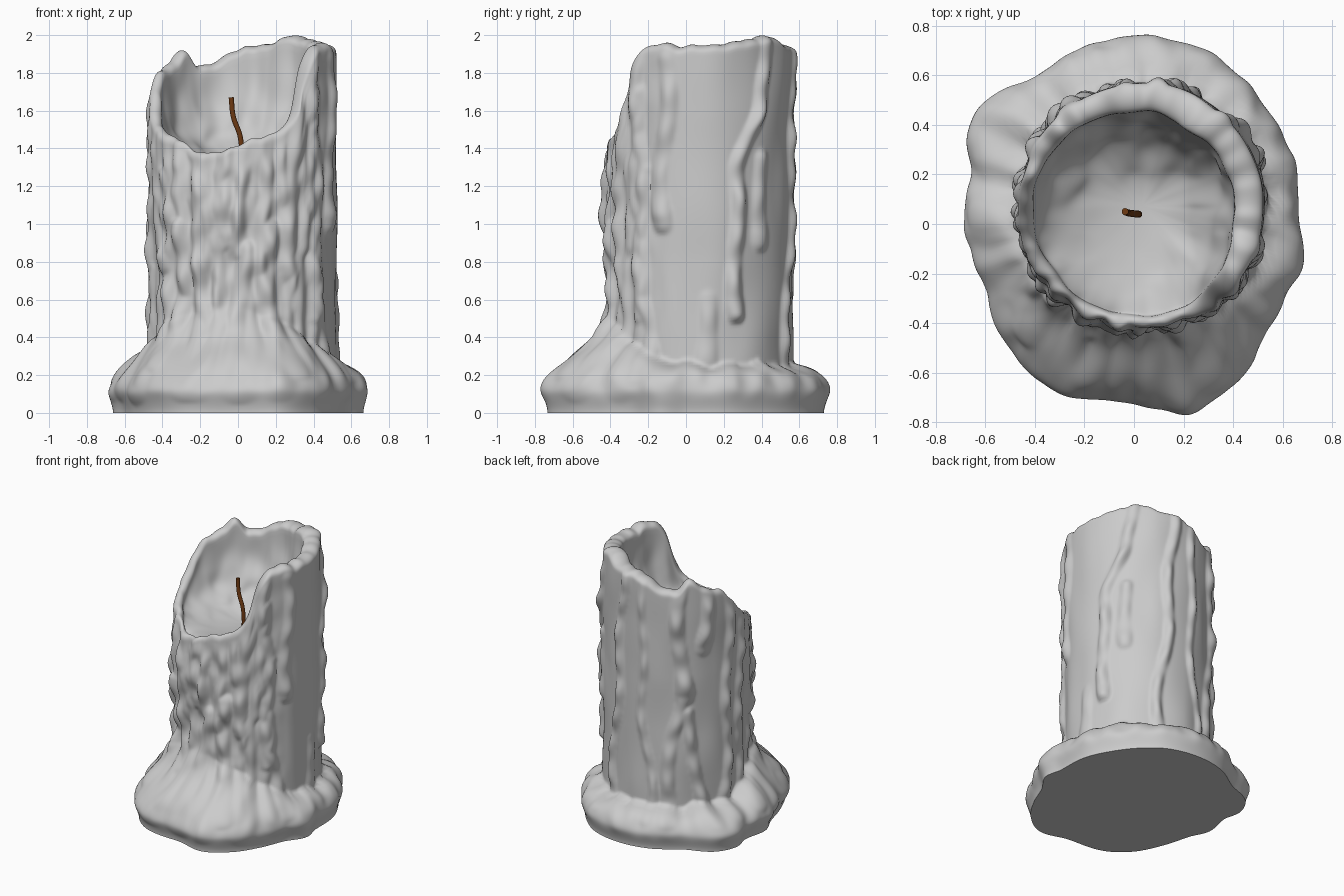
import bpy, bmesh, random
from math import sin, cos, pi, radians, degrees, atan2, hypot, sqrt
from mathutils import Vector, noise

if "Cube" in bpy.data.objects:
    bpy.data.objects.remove(bpy.data.objects["Cube"])

random.seed(4)
CX, CY, BODY, FLOOR, N = 0.032, 0.072, 0.492, 1.33, 260

# rim height by angle (degrees, height)
RIM = [(-90, 1.43), (-75, 1.47), (-62, 1.53), (-54, 1.64), (-46, 1.86), (-38, 1.935), (0, 1.945),
       (30, 1.965), (52, 2.0), (72, 1.955), (95, 1.93), (106, 1.87), (116, 1.84), (127, 1.86),
       (136, 1.915), (150, 1.85), (165, 1.79), (180, 1.67), (195, 1.54), (210, 1.48),
       (225, 1.45), (240, 1.38), (255, 1.39)]
# outline of the wax puddle seen from above
PUDDLE = [(.67, 0), (.65, .25), (.57, .42), (.43, .6), (.3, .7), (.05, .76), (-.2, .72), (-.4, .6),
          (-.6, .5), (-.68, .35), (-.66, .2), (-.69, 0), (-.63, -.15), (-.57, -.35), (-.45, -.57),
          (-.3, -.68), (0, -.72), (.22, -.76), (.4, -.65), (.52, -.48), (.6, -.3), (.69, -.15)]
SKIRT = [(degrees(atan2(y - CY, x - CX)), hypot(x - CX, y - CY)) for x, y in PUDDLE]


def smooth(t):
    t = min(1, max(0, t))
    return t * t * (3 - 2 * t)


def periodic(table):
    pts = sorted((a % 360, v) for a, v in table)
    n = len(pts)

    def f(deg):
        deg %= 360
        for i in range(-1, n):
            g = lambda k: (pts[k % n][0] + 360 * (k // n), pts[k % n][1])
            (a0, v0), (a1, v1) = g(i), g(i + 1)
            if a0 <= deg <= a1:
                t = (deg - a0) / (a1 - a0)
                m0 = (v1 - g(i - 1)[1]) / (a1 - g(i - 1)[0]) * (a1 - a0)
                m1 = (g(i + 2)[1] - v0) / (g(i + 2)[0] - a0) * (a1 - a0)
                return ((2*t**3 - 3*t*t + 1) * v0 + (t**3 - 2*t*t + t) * m0
                        + (3*t*t - 2*t**3) * v1 + (t**3 - t*t) * m1)
    return f


rim, skirt = periodic(RIM), periodic(SKIRT)

# drips: (path of (z, degrees) from top to bottom, half width, height, wobble phase)
drips = [
    ([(2, 45), (1.65, 43), (1.25, 22), (.52, 24)], .045, .045, 0),
    ([(1.9, 80), (1.5, 77), (.2, 66)], .04, .04, 1),
    ([(1.35, 44), (.9, 38)], .045, .025, 2),
    ([(1.88, -20), (1.3, -24), (1.0, -22)], .05, .03, 3),
    ([(.6, 3), (.22, 5)], .05, .02, 4),
    ([(1.9, 100), (1.2, 97), (.2, 105)], .035, .025, 5),
    ([(1.9, 128), (1.3, 128), (1.05, 130)], .055, .04, 6),
    ([(1.05, 128), (.7, 122), (.2, 118)], .05, .03, 7),
    ([(.95, 132), (.2, 148)], .045, .035, 8),
    ([(1.85, 150), (1.4, 147)], .05, .04, 9),
    ([(1.75, 172), (.2, 168)], .045, .035, 10),
    ([(1.6, 186), (.2, 184)], .045, .035, 11),
    ([(1.95, -42), (1.0, -40), (.2, -34)], .05, .04, 12),
]
for i in range(22):  # dense runs over the melted front
    a = -168 + 133 * i / 21 + random.uniform(-3, 3)
    top = 1.7 if i % 3 else random.uniform(.7, 1.3)
    drips.append(([(top, a), (random.uniform(.2, .9) if i % 2 else .1, a + random.uniform(-9, 9))],
                  random.uniform(.035, .06), random.uniform(.025, .048), i * 1.7))


def drip_height(deg, z):
    best = 0
    for path, w, h, ph in drips:
        end = path[-1][0]
        if z > path[0][0] + w or z < end - w:
            continue
        zz = min(path[0][0], max(end, z))
        for (z0, a0), (z1, a1) in zip(path, path[1:]):
            if zz >= z1:
                a = a0 + (a1 - a0) * smooth((z0 - zz) / (z0 - z1))
                break
        a += 2.5 * sin(zz * 7 + ph)
        d = ((deg - a + 180) % 360 - 180) * BODY * pi / 180
        bulb = 1 + .3 * max(0, 1 - abs(z - end - .05) / .15)
        q = 1 - (d * d + (z - zz) ** 2) / (w * bulb) ** 2
        if q > 0:
            bead = .7 + .2 * sin(zz * 13 + ph * 2) + .2 * sin(zz * 29 + ph * 3)
            best = max(best, h * bulb * bead * q ** .9)
    return best


def outer(deg, z, H):
    a = radians(deg)
    front = max(0, cos(a + radians(104))) ** 1.3
    p = Vector((cos(a), sin(a), z))
    r = BODY + .012 * noise.noise(p * 2.5) + .03 * front * noise.noise(p * 7)
    r -= .02 * front * smooth((1.2 - z) / .5)
    d = drip_height(deg, z) * (1 - .6 * smooth(1 - (H - z) / .16))
    # flared puddle at the foot
    hs = .25 + .31 * front + .05 * noise.noise(Vector((cos(a) * 4, sin(a) * 4, 0)))
    u = min(1, max(0, (z - .1) / (hs - .1)))
    g = (1 - front) * sqrt(1 - u * u) + front * (1 - smooth(u))
    foot = skirt(deg) - .03 * (1 - smooth(z / .13))
    fold = .03 * noise.noise(Vector((cos(a) * 7, sin(a) * 7, z * 5))) * smooth((z - .05) / .15)
    return r + (foot - r) * g + d * (1 - .65 * g) + fold * g


def candle_column(deg):
    a = radians(deg)
    H = rim(deg) + .022 * noise.noise(Vector((cos(a) * 6, sin(a) * 6, 3)))
    soft = sum(rim(deg + k) for k in range(-40, 41, 10)) / 9
    w = .05 + .075 * smooth((soft - 1.45) / .5) * (.55 + .45 * cos(a - radians(35)))
    w += .02 * noise.noise(Vector((cos(a) * 3, sin(a) * 3, 7)))
    lip = .04
    prof = []
    for i in range(131):
        z = (H - lip) * i / 130
        prof.append((outer(deg, z, H), z))
    r0 = prof[-1][0]
    ri = BODY - w
    mid, half = (r0 + ri) / 2, (r0 - ri) / 2
    for i in range(1, 13):  # rounded rim
        t = pi * i / 12
        prof.append((mid + half * cos(t), H - lip + lip * sin(t)))
    for i in range(1, 37):  # hollow
        t = pi / 2 * i / 37
        r = ri * cos(t) ** .95
        top = H + (soft - H) * smooth(i / 22) - lip
        z = FLOOR + (top - FLOOR) * (1 - sin(t) ** .85)
        n = noise.noise(Vector((cos(a) * r * 9, sin(a) * r * 9, z * 5)))
        prof.append((r + .035 * n * sin(2 * t), z))
    return [(CX + r * cos(a), CY + r * sin(a), z) for r, z in prof]


# candle body with puddle, drips and hollow
bm = bmesh.new()
cols = [[bm.verts.new(p) for p in candle_column(360 * i / N)] for i in range(N)]
centre = bm.verts.new((CX, CY, FLOOR))
for i in range(N):
    c, d = cols[i], cols[(i + 1) % N]
    for j in range(len(c) - 1):
        bm.faces.new((c[j], d[j], d[j + 1], c[j + 1]))
    bm.faces.new((c[-1], d[-1], centre))
bm.faces.new([c[0] for c in reversed(cols)])
# soften the wax, keeping the foot in place
for _ in range(2):
    bmesh.ops.smooth_vert(bm, verts=[v for v in bm.verts if v.co.z > .02], factor=.4,
                          use_axis_x=True, use_axis_y=True, use_axis_z=True)
me = bpy.data.meshes.new("candle_wax")
bm.to_mesh(me)
bm.free()
wax = bpy.data.objects.new("candle_wax", me)
bpy.context.collection.objects.link(wax)
bpy.context.view_layer.objects.active = wax
wax.select_set(True)
bpy.ops.object.shade_smooth_by_angle(angle=radians(65))

# wick
cu = bpy.data.curves.new("wick", 'CURVE')
cu.dimensions = '3D'
cu.bevel_depth, cu.bevel_resolution, cu.use_fill_caps = .014, 3, True
sp = cu.splines.new('BEZIER')
path = [(.02, .04, 1.28), (.012, .04, 1.46), (-.025, .045, 1.57), (-.036, .05, 1.67)]
sp.bezier_points.add(len(path) - 1)
for b, p in zip(sp.bezier_points, path):
    b.co = p
    b.handle_left_type = b.handle_right_type = 'AUTO'
wick = bpy.data.objects.new("wick", cu)
bpy.context.collection.objects.link(wick)
mat = bpy.data.materials.new("wick_brown")
mat.diffuse_color = (.15, .04, .006, 1)
mat.use_nodes = True
mat.node_tree.nodes["Principled BSDF"].inputs["Base Color"].default_value = mat.diffuse_color
cu.materials.append(mat)
